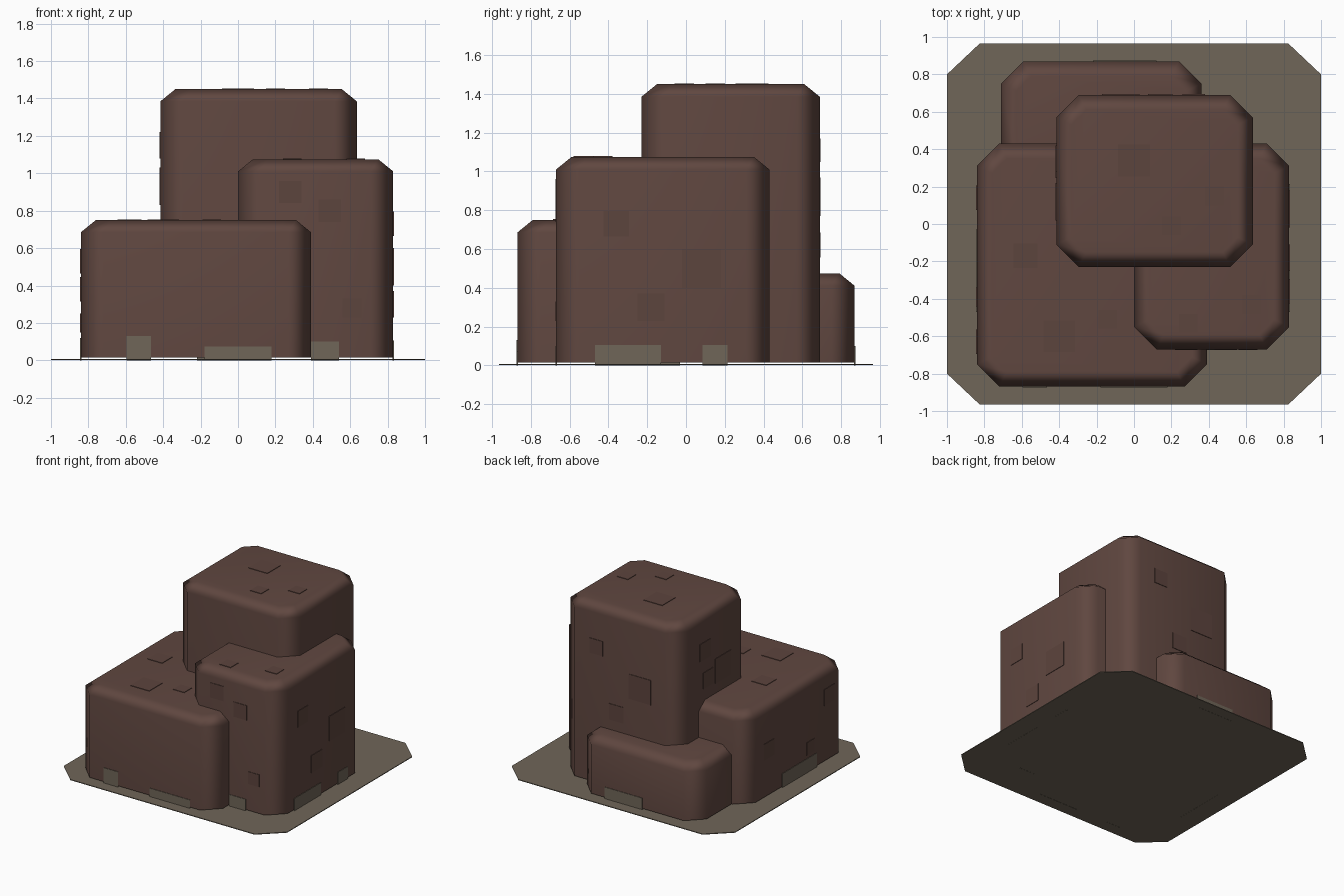
import bpy
import bmesh
from mathutils import Vector

cube = bpy.data.objects.get("Cube")
if cube:
    bpy.data.objects.remove(cube, do_unlink=True)


def material(name, rgb):
    m = bpy.data.materials.new(name)
    m.use_nodes = True
    m.diffuse_color = (*rgb, 1)
    m.node_tree.nodes["Principled BSDF"].inputs["Base Color"].default_value = (*rgb, 1)
    return m


BROWN = material("earth brown", (0.117, 0.063, 0.051))
DARK = material("worn brown", (0.108, 0.058, 0.047))
TAUPE = material("dusty taupe", (0.162, 0.133, 0.098))


def finish(name, bm, mat):
    bmesh.ops.recalc_face_normals(bm, faces=bm.faces)
    mesh = bpy.data.meshes.new(name)
    bm.to_mesh(mesh)
    bm.free()
    mesh.materials.append(mat)
    ob = bpy.data.objects.new(name, mesh)
    bpy.context.collection.objects.link(ob)
    return ob


def octagon(x0, x1, y0, y1, cx, cy):
    return [(x0 + cx, y0), (x1 - cx, y0), (x1, y0 + cy), (x1, y1 - cy),
            (x1 - cx, y1), (x0 + cx, y1), (x0, y1 - cy), (x0, y0 + cy)]


def loft(name, rings, mat):
    """Skin a stack of (outline, height) rings and cap both ends."""
    bm = bmesh.new()
    loops = [[bm.verts.new((x, y, z)) for x, y in pts] for pts, z in rings]
    for a, b in zip(loops, loops[1:]):
        n = len(a)
        for i in range(n):
            j = (i + 1) % n
            bm.faces.new((a[i], a[j], b[j], b[i]))
    bm.faces.new(loops[0][::-1])
    bm.faces.new(loops[-1])
    return finish(name, bm, mat)


def block(name, x0, x1, y0, y1, top):
    inset = 0.08
    wide = octagon(x0, x1, y0, y1, 0.12, 0.12)
    small = octagon(x0 + inset, x1 - inset, y0 + inset, y1 - inset, 0.08, 0.08)
    ob = loft(name, [(wide, 0.015), (wide, top - 0.065), (small, top)], BROWN)
    bpy.ops.object.select_all(action="DESELECT")
    ob.select_set(True)
    bpy.context.view_layer.objects.active = ob
    bpy.ops.object.shade_smooth_by_angle(angle=1.1)
    soft = ob.modifiers.new("soft edges", "WEIGHTED_NORMAL")
    soft.keep_sharp = True


def plates(name, axis, level, spots, mat):
    """Thin plates on the plane axis=level; each spot is (u, v, width, height)."""
    bm = bmesh.new()
    for u, v, w, h in spots:
        centre, size = [u, v], [w, h]
        centre.insert(axis, level)
        size.insert(axis, 0.008)
        made = bmesh.ops.create_cube(bm, size=1)["verts"]
        bmesh.ops.scale(bm, vec=Vector(size), verts=made)
        bmesh.ops.translate(bm, vec=Vector(centre), verts=made)
    finish(name, bm, mat)


def squares(name, axis, level, spots):
    plates(name, axis, level, [(u, v, s, s) for u, v, s in spots], DARK)


# Ground slab
ground = octagon(-1, 1, -0.965, 0.965, 0.175, 0.165)
loft("ground_slab", [(ground, 0.001), (ground, 0.007)], TAUPE)

# Stacked blocks
block("front_right_block", -0.84, 0.39, -0.87, 0.43, 0.75)
block("back_low_block", -0.71, 0.36, 0.2, 0.87, 0.475)
block("front_left_block", 0, 0.83, -0.67, 0.43, 1.075)
block("tall_block", -0.415, 0.635, -0.23, 0.69, 1.45)

# Square chips on the tops
squares("tall_top_chips", 2, 1.45, [(0, 0.34, 0.17), (0.2, -0.01, 0.1), (0.43, 0.15, 0.1)])
squares("right_top_chips", 2, 0.75, [(-0.58, -0.17, 0.13), (-0.4, -0.6, 0.17), (-0.14, -0.51, 0.1)])
squares("left_top_chips", 2, 1.075, [(0.29, -0.53, 0.1), (0.63, -0.43, 0.1)])

# Square chips on the walls
squares("front_chips", 1, -0.67, [(0.28, 0.9, 0.12), (0.49, 0.8, 0.12), (0.61, 0.28, 0.1)])
squares("left_chips", 0, 0.83, [(-0.36, 0.73, 0.13), (0.08, 0.5, 0.2), (-0.18, 0.3, 0.14)])
squares("back_chips", 1, 0.69, [(0.32, 1.11, 0.12), (-0.07, 0.87, 0.2), (0.14, 0.62, 0.13)])
squares("tall_right_chips", 0, -0.415, [(0.35, 1.15, 0.14), (0.12, 0.93, 0.2), (0.31, 0.91, 0.13)])
squares("low_right_chips", 0, -0.84, [(0.14, 0.38, 0.13), (-0.63, 0.53, 0.13), (-0.39, 0.2, 0.1)])

# Dusty patches where the walls meet the ground
plates("front_dust", 1, -0.87, [(-0.53, 0.065, 0.13, 0.13), (0, 0.037, 0.36, 0.075)], TAUPE)
plates("front_left_dust", 1, -0.67, [(0.465, 0.05, 0.15, 0.1)], TAUPE)
plates("left_dust", 0, 0.83, [(-0.3, 0.053, 0.34, 0.106), (0.15, 0.053, 0.13, 0.106)], TAUPE)
plates("back_dust", 1, 0.87, [(-0.05, 0.05, 0.34, 0.1)], TAUPE)
plates("right_dust", 0, -0.84, [(-0.25, 0.06, 0.44, 0.12)], TAUPE)
